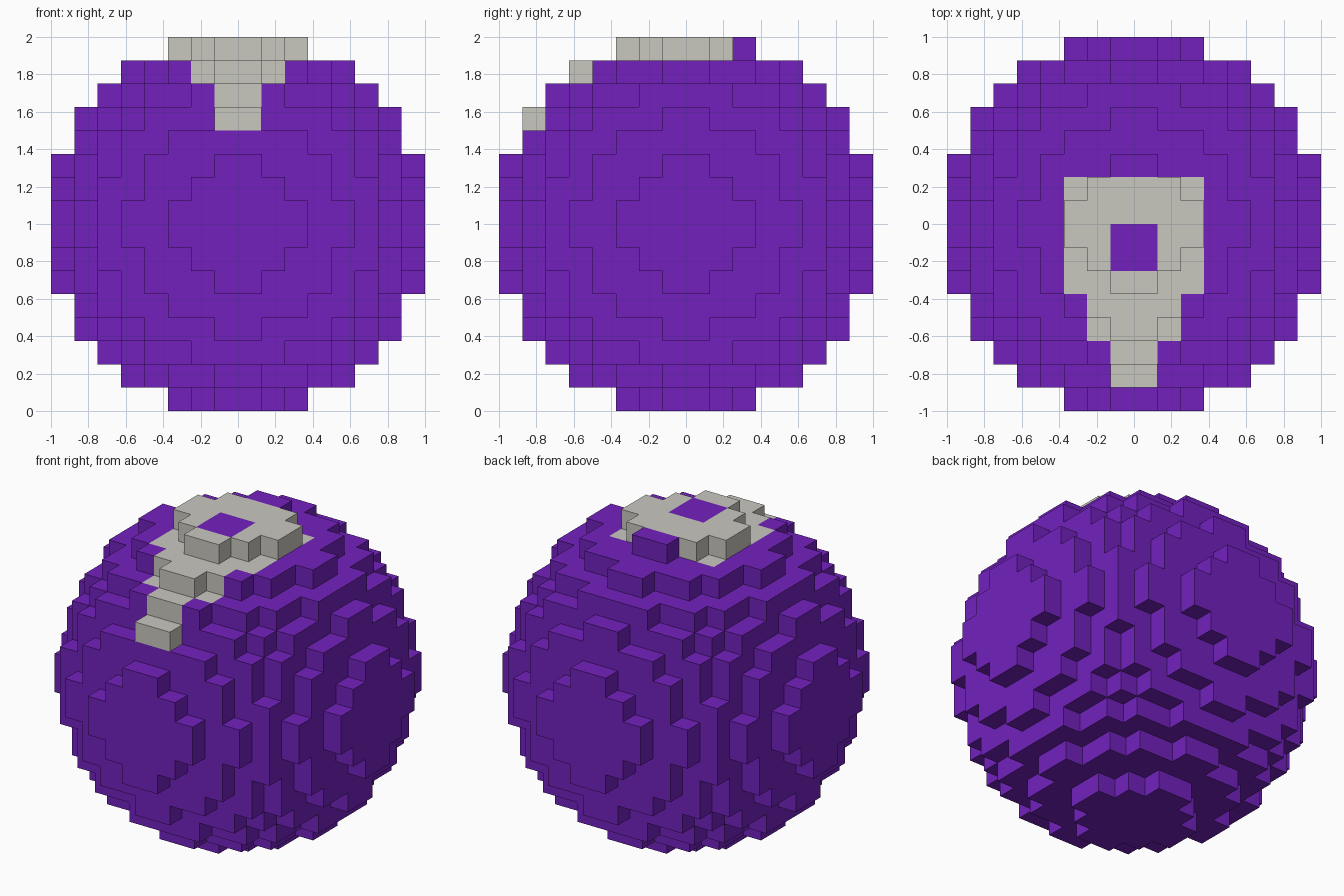
import bpy
import bmesh
from math import radians
from mathutils import Vector

CELL = 0.125   # edge of one block
R = 8          # ball radius in blocks

cube = bpy.data.objects.get("Cube")
if cube:
    bpy.data.objects.remove(cube, do_unlink=True)


def make_material(name, rgb):
    mat = bpy.data.materials.new(name)
    mat.use_nodes = True
    mat.diffuse_color = (*rgb, 1)
    mat.node_tree.nodes["Principled BSDF"].inputs["Base Color"].default_value = (*rgb, 1)
    return mat


purple = make_material("purple", (0.168, 0.0152, 0.515))
grey = make_material("warm grey", (0.584, 0.578, 0.527))


def in_ball(c):
    return Vector(c).length <= R


def in_marking(c):
    """Ring on the crown with a narrowing tail running down the front."""
    x, y, z = abs(c[0]), c[1], c[2]
    if z < 4:
        return False
    ring = x < 3 and -3 < y < 2 and not (x < 1 and -2 < y < 0)
    tail = (x < 2 and -5 < y < -3) or (x < 1 and -7 < y < -5)
    return ring or tail


def build_blocks(name, cells, mat):
    """Outer skin of the given blocks, with coplanar squares merged."""
    bm = bmesh.new()
    for c in cells:
        for axis in range(3):
            for sign in (-1, 1):
                n = Vector((0, 0, 0))
                n[axis] = sign
                if in_ball(Vector(c) + n):
                    continue
                u = Vector((n.y, n.z, n.x))
                v = n.cross(u)
                centre = Vector(c) + n / 2
                corners = [centre + (a * u + b * v) / 2
                           for a, b in ((-1, -1), (1, -1), (1, 1), (-1, 1))]
                bm.faces.new([bm.verts.new((p + Vector((0, 0, R))) * CELL)
                              for p in corners])
    bmesh.ops.remove_doubles(bm, verts=bm.verts, dist=CELL / 100)
    bmesh.ops.dissolve_limit(bm, angle_limit=radians(1), verts=bm.verts, edges=bm.edges)
    mesh = bpy.data.meshes.new(name)
    bm.to_mesh(mesh)
    bm.free()
    mesh.materials.append(mat)
    bpy.context.scene.collection.objects.link(bpy.data.objects.new(name, mesh))


steps = [i + 0.5 for i in range(-R, R)]
ball = [(x, y, z) for x in steps for y in steps for z in steps if in_ball((x, y, z))]

# Purple ball and the grey marking set into its surface
build_blocks("block_ball", [c for c in ball if not in_marking(c)], purple)
build_blocks("ring_and_tail_marking", [c for c in ball if in_marking(c)], grey)
